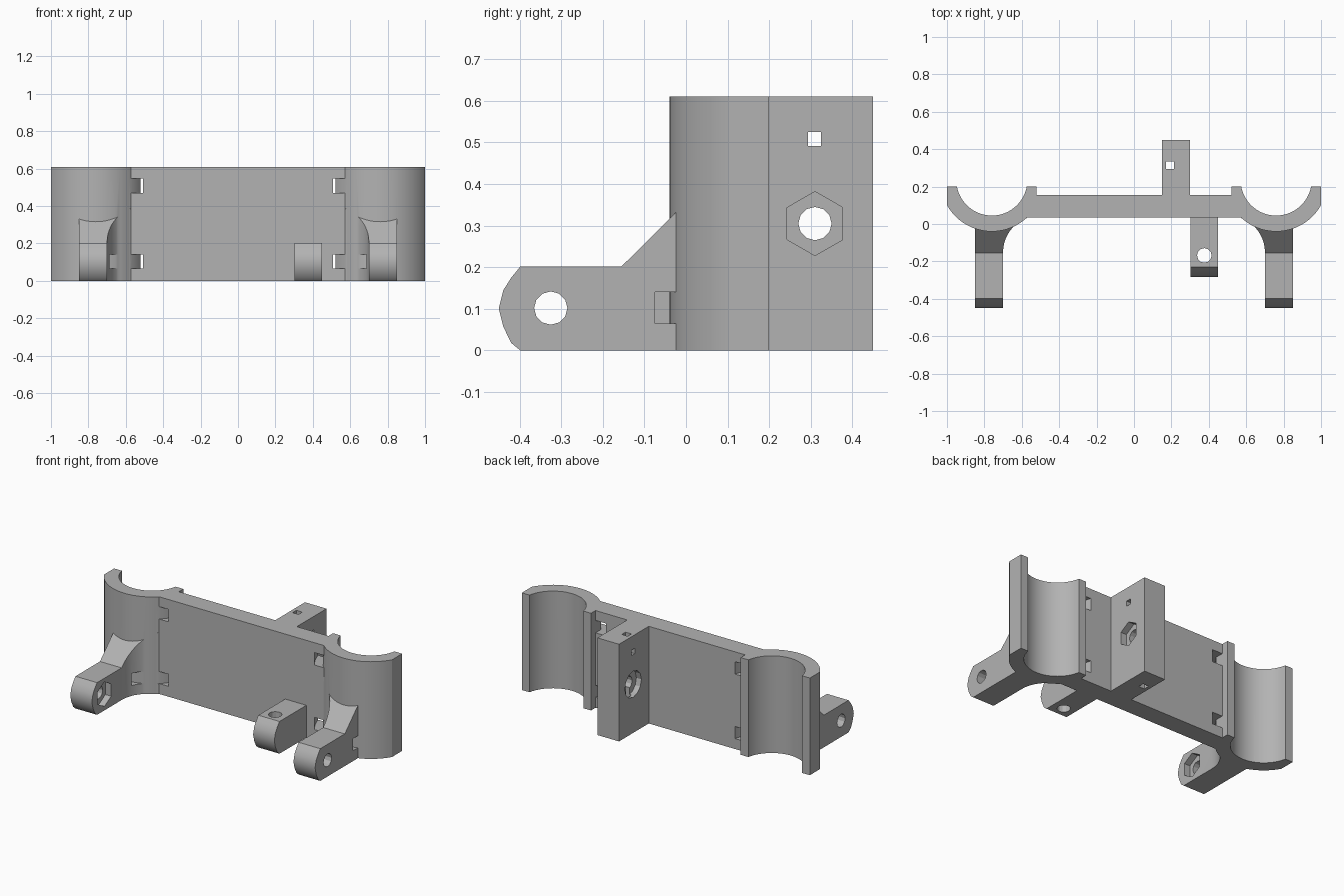
import bpy, bmesh, math
from mathutils import Vector

if "Cube" in bpy.data.objects:
    bpy.data.objects.remove(bpy.data.objects["Cube"], do_unlink=True)

grey = bpy.data.materials.new("matte grey")
grey.use_nodes = True
colour = (0.45, 0.45, 0.45, 1)
grey.diffuse_color = colour
grey.node_tree.nodes["Principled BSDF"].inputs["Base Color"].default_value = colour

HEIGHT = 0.61
TUBE_X, TUBE_Y = 0.76, 0.235      # centre of each tube cradle
BORE, SHELL, TIE = 0.19, 0.275, 0.322


def prism(name, points, axis, low, high):
    """Extrude a flat outline along x (points are y, z) or z (points are x, y)."""
    place = (lambda p, t: (t, p[0], p[1])) if axis == "x" else (lambda p, t: (p[0], p[1], t))
    bm = bmesh.new()
    face = bm.faces.new([bm.verts.new(place(p, low)) for p in points])
    grown = bmesh.ops.extrude_face_region(bm, geom=[face])["geom"]
    move = Vector(place((0, 0), high - low))
    bmesh.ops.translate(bm, vec=move, verts=[v for v in grown if isinstance(v, bmesh.types.BMVert)])
    bmesh.ops.recalc_face_normals(bm, faces=bm.faces)
    mesh = bpy.data.meshes.new(name)
    bm.to_mesh(mesh)
    bm.free()
    mesh.materials.append(grey)
    obj = bpy.data.objects.new(name, mesh)
    bpy.context.collection.objects.link(obj)
    return obj


def combine(target, tool, operation):
    """Apply a boolean and discard the tool."""
    mod = target.modifiers.new("combine", "BOOLEAN")
    mod.operation, mod.object, mod.solver = operation, tool, "EXACT"
    bpy.context.view_layer.objects.active = target
    bpy.ops.object.modifier_apply(modifier=mod.name)
    bpy.data.objects.remove(tool, do_unlink=True)


def add(target, tool):
    combine(target, tool, "UNION")


def cut(target, tool):
    combine(target, tool, "DIFFERENCE")


def ring(a, b, r, count, start=0.0):
    step = 2 * math.pi / count
    return [(a + r * math.cos(start + i * step), b + r * math.sin(start + i * step))
            for i in range(count)]


def rect(a0, b0, a1, b1):
    return [(a0, b0), (a1, b0), (a1, b1), (a0, b1)]


def rounded_nose(tip):
    """Outline of a lug end, from its top edge round to its bottom edge."""
    return [(tip + 0.052, 0.202), (tip + 0.03, 0.175), (tip + 0.011, 0.145), (tip, 0.101),
            (tip + 0.011, 0.057), (tip + 0.03, 0.018), (tip + 0.052, 0)]


# Flat web between the cradles
body = prism("tube_bracket", rect(-0.62, 0.035, 0.62, 0.155), "z", 0, HEIGHT)

# Hinge legs with a sloped gusset and a curved inner flare
for s in (-1, 1):
    leg = prism("hinge_leg", rounded_nose(-0.45) + [(0.06, 0), (0.06, 0.415), (-0.155, 0.202)],
                "x", -1.1, 1.1)
    flare_r = 0.192
    arc = [(0.70 - flare_r + flare_r * math.cos(a), -0.15 + flare_r * math.sin(a))
           for a in (math.radians(70) * i / 10 for i in range(11))]
    outline = [(0.85, -0.5), (0.70, -0.5)] + arc + [(0.575, 0.06), (0.85, 0.06)]
    combine(leg, prism("leg_plan", [(s * x, y) for x, y in outline], "z", -0.1, 0.7), "INTERSECT")
    add(body, leg)

# Strap channels around each cradle, then the cradles
for s in (-1, 1):
    for low, high in ((0.065, 0.141), (0.47, 0.548)):
        cut(body, prism("strap_channel", ring(s * TUBE_X, TUBE_Y, TIE, 64), "z", low, high))
for s in (-1, 1):
    cradle = prism("cradle", ring(s * TUBE_X, TUBE_Y, SHELL, 64), "z", 0, HEIGHT)
    combine(cradle, prism("cradle_limit", rect(s * TUBE_X - 0.24, -0.2, s * TUBE_X + 0.24, 0.2),
                          "z", -0.1, 0.8), "INTERSECT")
    add(body, cradle)
    cut(body, prism("tube_bore", ring(s * TUBE_X, TUBE_Y, BORE, 64), "z", -0.1, 0.8))

# Rear mounting block and front lug
add(body, prism("rear_block", rect(0.15, 0.1, 0.30, 0.45), "z", 0, HEIGHT))
add(body, prism("front_lug", rounded_nose(-0.283) + [(0.08, 0), (0.08, 0.202)], "x", 0.303, 0.45))

# Rear block: bolt hole, nut recess, bolt head recess and square slots
cut(body, prism("bolt_hole", ring(0.31, 0.305, 0.04, 12), "x", 0.1, 0.4))
cut(body, prism("nut_recess", ring(0.31, 0.305, 0.077, 6, math.pi / 2), "x", 0.26, 0.4))
cut(body, prism("head_recess", ring(0.31, 0.305, 0.082, 12), "x", 0.1, 0.185))
cut(body, prism("cross_slot", rect(0.293, 0.491, 0.325, 0.525), "x", 0.1, 0.4))
cut(body, prism("upright_slot", rect(0.172, 0.295, 0.213, 0.333), "z", -0.1, 0.8))

# Front lug hole, leg pivot holes and inner nut recesses
cut(body, prism("lug_hole", ring(0.376, -0.168, 0.039, 12), "z", -0.1, 0.4))
for s in (-1, 1):
    cut(body, prism("pivot_hole", ring(-0.325, 0.102, 0.04, 12), "x", s * 0.5, s * 0.95))
    cut(body, prism("pivot_nut", ring(-0.325, 0.102, 0.077, 6, math.pi / 2), "x", s * 0.6, s * 0.74))

bpy.ops.object.select_all(action="DESELECT")
body.select_set(True)
bpy.context.view_layer.objects.active = body
bpy.ops.object.shade_smooth_by_angle(angle=math.radians(29))
